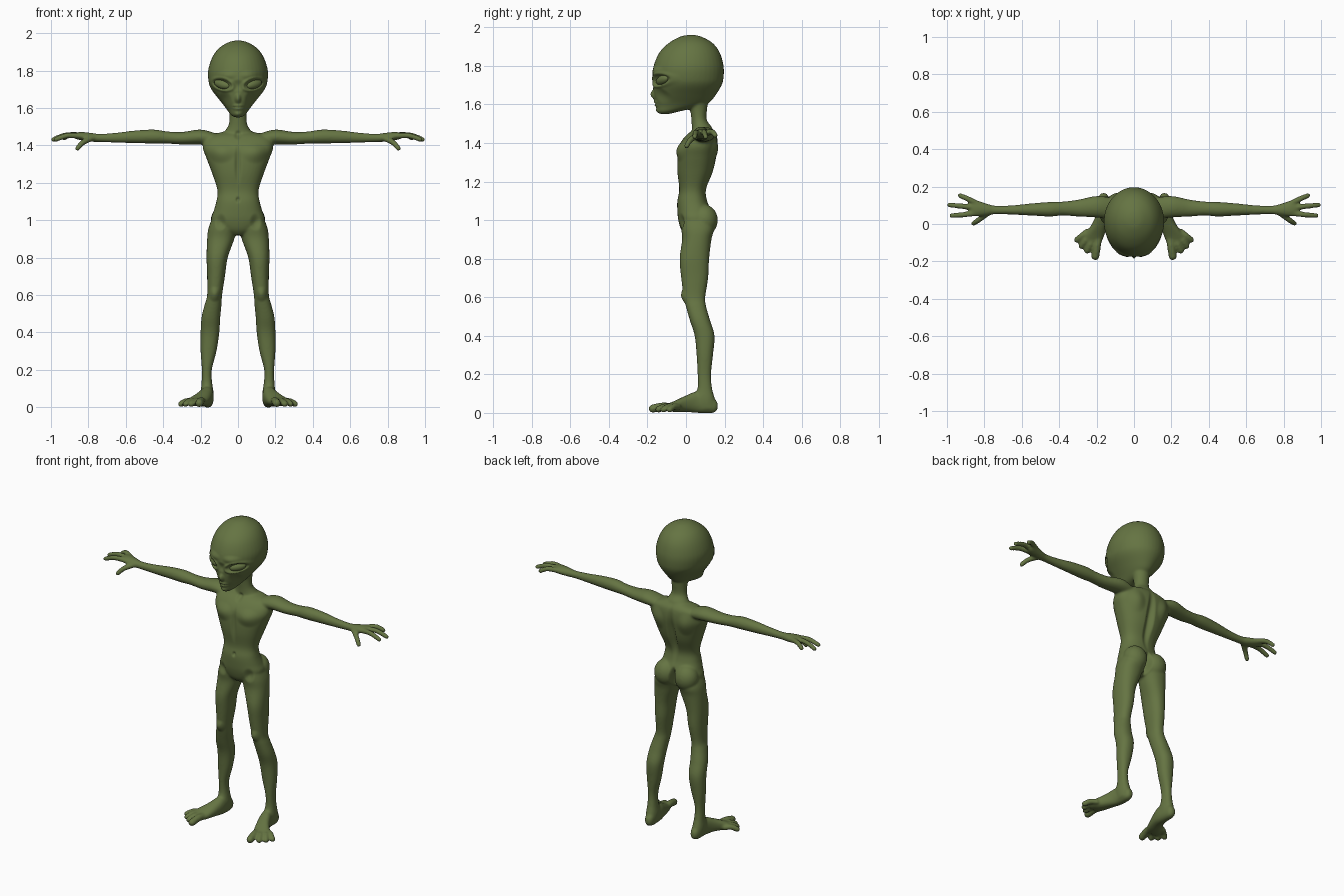
import bpy, bmesh, math
from mathutils import Vector, Matrix

old = bpy.data.objects.get("Cube")
if old:
    bpy.data.objects.remove(old)

skin = bpy.data.materials.new("olive_skin")
skin.use_nodes = True
olive = (0.13, 0.175, 0.055, 1)
skin.diffuse_color = olive
bsdf = skin.node_tree.nodes["Principled BSDF"]
bsdf.inputs["Base Color"].default_value = olive
bsdf.inputs["Roughness"].default_value = 0.7

AXES = {"x": (0, 1, 2), "y": (1, 0, 2), "z": (2, 0, 1)}


def spline(rows, steps=5):
    """Smoothly interpolate rows of numbers."""
    rows = [Vector(r) for r in rows]
    out = []
    for i in range(len(rows) - 1):
        a, b, c, d = (rows[min(max(i + k, 0), len(rows) - 1)] for k in (-1, 0, 1, 2))
        for s in range(steps):
            t = s / steps
            out.append(b + (c - a) * (t / 2) + (a - b * 2.5 + c * 2 - d / 2) * t ** 2
                       + (b * 1.5 - a / 2 - c * 1.5 + d / 2) * t ** 3)
    return out + [rows[-1]]


def loft(bm, axis, rows, power=1.0, sides=40):
    """Skin oval sections, each given as position and the bounds on the other two axes."""
    k, u, v = AXES[axis]
    rings = []
    for pos, u0, u1, v0, v1 in spline(rows):
        ring = []
        for i in range(sides):
            a = math.tau * i / sides
            p = [0, 0, 0]
            p[k] = pos
            for ax, lo, hi, w in ((u, u0, u1, math.cos(a)), (v, v0, v1, math.sin(a))):
                p[ax] = (lo + hi) / 2 + (hi - lo) / 2 * math.copysign(abs(w) ** power, w)
            ring.append(bm.verts.new(p))
        rings.append(ring)
    for r, q in zip(rings, rings[1:]):
        for i in range(sides):
            j = (i + 1) % sides
            bm.faces.new((r[i], r[j], q[j], q[i]))
    bm.faces.new(rings[0])
    bm.faces.new(rings[-1])


def ball(bm, centre, radii, turn=Matrix()):
    m = Matrix.Translation(centre) @ turn @ Matrix.Diagonal((*radii, 1))
    bmesh.ops.create_uvsphere(bm, u_segments=24, v_segments=16, radius=1, matrix=m)


def digit(bm, path, r0, r1):
    """Tapered finger or toe as a close chain of balls."""
    pts = spline(path, 8)
    for i, p in enumerate(pts):
        r = r0 + (r1 - r0) * i / (len(pts) - 1)
        ball(bm, p, (r, r, r))


def symmetric(rows):
    return [(z, -w, w, y0, y1) for z, w, y0, y1 in rows]


bm = bmesh.new()

# Leg
loft(bm, "z", [
    (1.03, .03, .13, -.02, .12), (.96, .01, .157, -.025, .145), (.9, .02, .165, -.02, .132),
    (.8, .055, .168, -.033, .12), (.7, .07, .165, -.025, .115), (.6, .085, .165, -.012, .1),
    (.55, .088, .178, 0, .105), (.48, .095, .195, .02, .125), (.4, .1, .2, .045, .148),
    (.3, .115, .2, .055, .14), (.2, .14, .193, .06, .13), (.13, .138, .195, .06, .135),
    (.07, .13, .2, .04, .15), (.02, .135, .195, .06, .155)], .9)
ball(bm, (.072, .095, 1), (.074, .07, .08))

# Foot and toes
loft(bm, "y", [
    (.165, .15, .175, .02, .05), (.14, .135, .19, 0, .08), (.06, .13, .2, 0, .11),
    (0, .14, .225, .005, .09), (-.06, .158, .265, .005, .062), (-.1, .175, .27, .01, .045)], .85)
for base, tip, r in [((.19, -.07), (.207, -.172), .022), ((.215, -.07), (.25, -.142), .018),
                     ((.24, -.06), (.281, -.117), .017), ((.25, -.04), (.305, -.085), .017)]:
    mid = [(a + b) / 2 for a, b in zip(base, tip)]
    digit(bm, [(*base, .03), (*mid, .033), (*tip, r)], r * .95, r)

# Arm and palm
loft(bm, "x", [
    (.12, .03, .14, 1.4, 1.465), (.2, .035, .15, 1.405, 1.485), (.3, .04, .13, 1.405, 1.472),
    (.38, .045, .12, 1.41, 1.475), (.45, .04, .118, 1.41, 1.485), (.55, .045, .11, 1.412, 1.48),
    (.65, .05, .1, 1.415, 1.468), (.74, .052, .098, 1.418, 1.462), (.79, .045, .11, 1.42, 1.468),
    (.84, .04, .125, 1.428, 1.472), (.87, .05, .12, 1.435, 1.468)])

# Fingers and thumb
for path in ([(.83, .105, 1.45), (.89, .135, 1.458), (.93, .152, 1.44)],
             [(.84, .085, 1.452), (.92, .095, 1.455), (.987, .102, 1.432)],
             [(.84, .06, 1.45), (.91, .05, 1.453), (.975, .045, 1.432)],
             [(.78, .06, 1.44), (.83, .022, 1.415), (.858, .003, 1.384)]):
    digit(bm, path, .017, .0135)

# Mirror the limbs
twin = bmesh.ops.duplicate(bm, geom=bm.verts[:] + bm.edges[:] + bm.faces[:])["geom"]
bmesh.ops.scale(bm, vec=(-1, 1, 1), verts=[g for g in twin if isinstance(g, bmesh.types.BMVert)])

# Torso
loft(bm, "z", symmetric([
    (1.475, .07, .05, .135), (1.445, .17, .005, .158), (1.39, .188, -.035, .165),
    (1.33, .168, -.045, .158), (1.25, .138, -.045, .14), (1.16, .11, -.035, .105),
    (1.1, .116, -.045, .11), (1.05, .13, -.045, .13), (1, .143, -.04, .14),
    (.95, .1, -.025, .12), (.92, .04, 0, .08)]), .85)

# Neck
loft(bm, "z", symmetric([
    (1.66, .06, 0, .12), (1.58, .048, .02, .11), (1.52, .048, .028, .108),
    (1.48, .068, .03, .135), (1.43, .11, .03, .15)]))

# Head
loft(bm, "z", symmetric([
    (1.961, .012, .015, .04), (1.952, .05, -.03, .08), (1.92, .102, -.088, .137),
    (1.87, .138, -.138, .175), (1.8, .16, -.168, .195), (1.74, .157, -.175, .195),
    (1.7, .143, -.172, .185), (1.65, .105, -.167, .155), (1.61, .073, -.16, .12),
    (1.585, .055, -.155, .06), (1.565, .04, -.15, -.03), (1.55, .018, -.135, -.09)]))

bmesh.ops.recalc_face_normals(bm, faces=bm.faces[:])
mesh = bpy.data.meshes.new("body")
bm.to_mesh(mesh)
bm.free()
body = bpy.data.objects.new("body", mesh)
bpy.context.collection.objects.link(body)

# Fuse every part into one skin
fuse = body.modifiers.new("fuse", "REMESH")
fuse.mode = "VOXEL"
fuse.voxel_size = .006
graph = bpy.context.evaluated_depsgraph_get()
body_mesh = bpy.data.meshes.new_from_object(body.evaluated_get(graph))
body.modifiers.clear()
body.data = body_mesh
bm = bmesh.new()
bm.from_mesh(body_mesh)
for _ in range(5):
    bmesh.ops.smooth_vert(bm, verts=bm.verts[:], factor=.5, use_axis_x=True, use_axis_y=True, use_axis_z=True)


def sculpt(centre, radii, push):
    """Push skin forward (-) or back (+) around a spot on both sides."""
    for v in bm.verts:
        p = (abs(v.co.x), v.co.y, v.co.z)
        d = sum(((a - b) / r) ** 2 for a, b, r in zip(p, centre, radii))
        if d < 1:
            v.co.y += push * (1 - d) ** 2


# Face: bridge, nose, lips, mouth line, chin, brow, cheek
sculpt((0, -.175, 1.72), (.05, .06, .035), .01)
sculpt((0, -.17, 1.65), (.022, .05, .035), -.018)
sculpt((0, -.16, 1.605), (.045, .05, .022), -.011)
sculpt((0, -.16, 1.604), (.045, .06, .009), .011)
sculpt((0, -.15, 1.565), (.03, .05, .02), -.006)
sculpt((.07, -.16, 1.775), (.07, .07, .03), -.01)
sculpt((.07, -.13, 1.645), (.04, .08, .05), .012)
# Chest, breastbone, throat hollow, navel, groin
sculpt((.09, -.03, 1.36), (.08, .07, .06), -.014)
sculpt((0, -.04, 1.3), (.022, .08, .13), .012)
sculpt((0, .01, 1.455), (.025, .06, .03), .015)
sculpt((0, -.045, 1.11), (.014, .05, .02), .012)
sculpt((.095, -.03, .99), (.035, .06, .05), .012)
# Back: shoulder blades, spine, buttock cleft
sculpt((.1, .15, 1.36), (.06, .06, .08), .012)
sculpt((0, .14, 1.27), (.035, .09, .22), -.025)
sculpt((0, .14, .98), (.025, .09, .09), -.05)
# Kneecap
sculpt((.125, -.01, .605), (.04, .05, .045), -.013)

# Eye sockets with raised lids
TILT = math.radians(14)
EYE = Vector((.085, -.137, 1.727))
for v in bm.verts:
    if v.co.y < -.03 and v.co.z > 1.6:
        dx, dz = abs(v.co.x) - EYE.x, v.co.z - EYE.z
        a = (dx * math.cos(TILT) + dz * math.sin(TILT)) / .054
        b = (dz * math.cos(TILT) - dx * math.sin(TILT)) / .029
        d = math.hypot(a, b)
        v.co.y += .02 * max(0, 1 - d * d) - .008 * math.exp(-((d - 1.12) / .2) ** 2)

bm.to_mesh(body_mesh)
bm.free()


def finish(data):
    data.materials.clear()
    data.materials.append(skin)
    for f in data.polygons:
        f.use_smooth = True
        f.material_index = 0


finish(body_mesh)

# Eyeballs
for name, side in (("left_eye", 1), ("right_eye", -1)):
    eye_bm = bmesh.new()
    turn = Matrix.Rotation(side * math.radians(34), 4, "Z") @ Matrix.Rotation(-side * TILT, 4, "Y")
    ball(eye_bm, (side * EYE.x, EYE.y + .014, EYE.z), (.05, .022, .024), turn)
    eye_mesh = bpy.data.meshes.new(name)
    eye_bm.to_mesh(eye_mesh)
    eye_bm.free()
    finish(eye_mesh)
    bpy.context.collection.objects.link(bpy.data.objects.new(name, eye_mesh))
